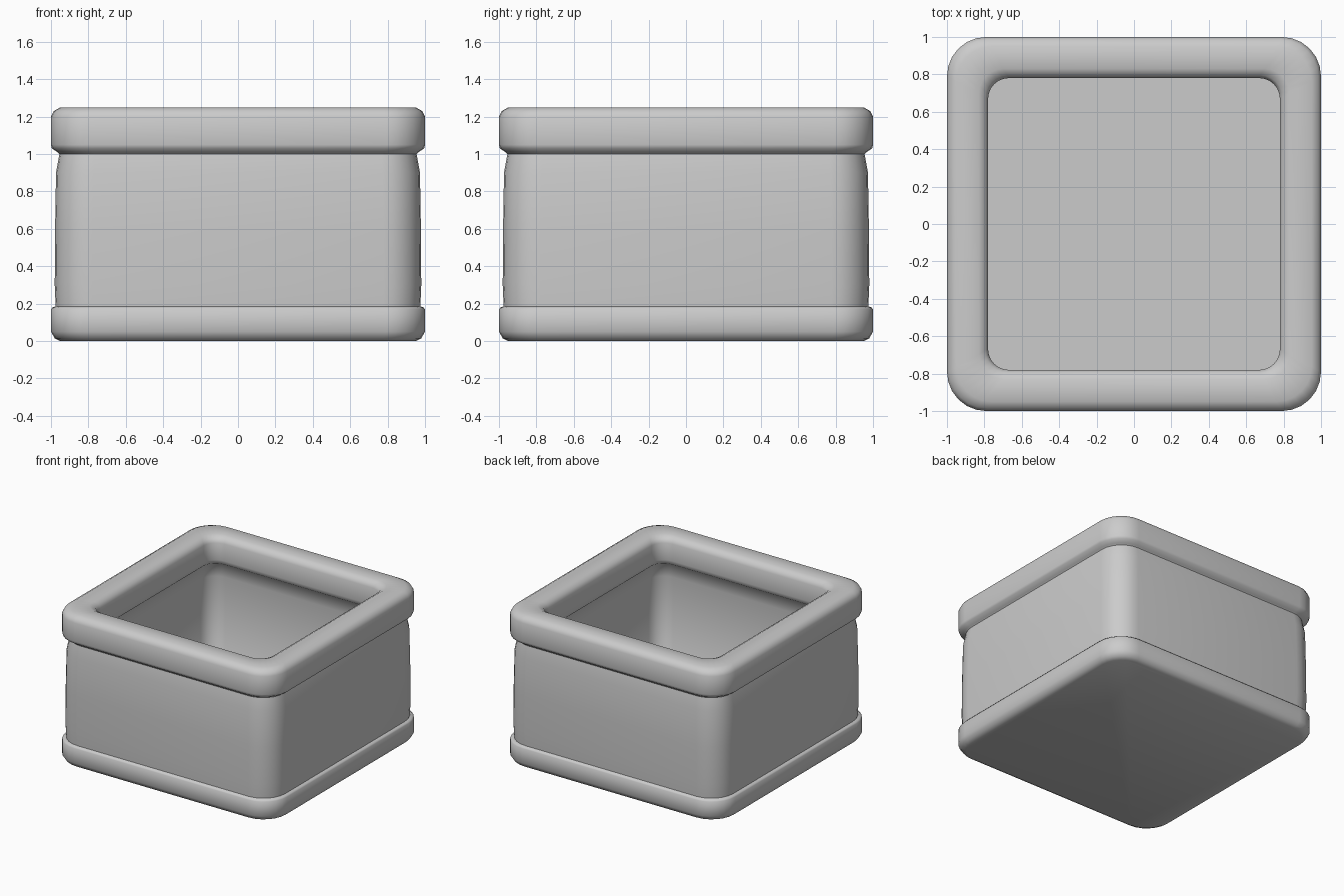
import bpy, bmesh, math

if "Cube" in bpy.data.objects:
    bpy.data.objects.remove(bpy.data.objects["Cube"])

SEG = 6  # segments per rounded corner


def ring(bm, half, radius, z):
    """One rounded-square loop of vertices."""
    verts = []
    c = half - radius
    for q, (sx, sy) in enumerate([(1, 1), (-1, 1), (-1, -1), (1, -1)]):
        for i in range(SEG + 1):
            a = math.pi / 2 * (q + i / SEG)
            verts.append(bm.verts.new((sx * c + radius * math.cos(a),
                                       sy * c + radius * math.sin(a), z)))
    return verts


# Profile from the underside, up the outside, over the rim, down to the inner floor
# (half width, corner radius, height)
profile = [
    (0.95, 0.18, 0.0), (0.98, 0.20, 0.015), (1.0, 0.21, 0.05),     # foot
    (1.0, 0.21, 0.17), (0.992, 0.21, 0.18), (0.975, 0.20, 0.185),
    (0.98, 0.20, 0.30), (0.978, 0.20, 0.60), (0.973, 0.20, 0.90),  # body
    (0.955, 0.19, 1.0), (0.965, 0.19, 1.01),
    (0.995, 0.21, 1.03), (1.0, 0.21, 1.05), (1.0, 0.21, 1.20),     # rim
    (0.985, 0.20, 1.23), (0.95, 0.19, 1.25), (0.83, 0.13, 1.25),
    (0.795, 0.12, 1.23), (0.78, 0.11, 1.20), (0.78, 0.11, 1.06),
    (0.785, 0.11, 1.03), (0.82, 0.13, 1.0),
    (0.83, 0.13, 0.90), (0.83, 0.13, 0.25), (0.80, 0.12, 0.20),    # inside
]

bm = bmesh.new()
rings = [ring(bm, *p) for p in profile]
n = len(rings[0])
for lo, hi in zip(rings, rings[1:]):
    for i in range(n):
        j = (i + 1) % n
        bm.faces.new((lo[i], lo[j], hi[j], hi[i]))
bm.faces.new(rings[0][::-1])  # underside
bm.faces.new(rings[-1])       # inner floor
bmesh.ops.recalc_face_normals(bm, faces=bm.faces)

mesh = bpy.data.meshes.new("square_planter")
bm.to_mesh(mesh)
bm.free()
planter = bpy.data.objects.new("square_planter", mesh)
bpy.context.collection.objects.link(planter)

bpy.context.view_layer.objects.active = planter
planter.select_set(True)
bpy.ops.object.shade_smooth_by_angle(angle=math.radians(50))
